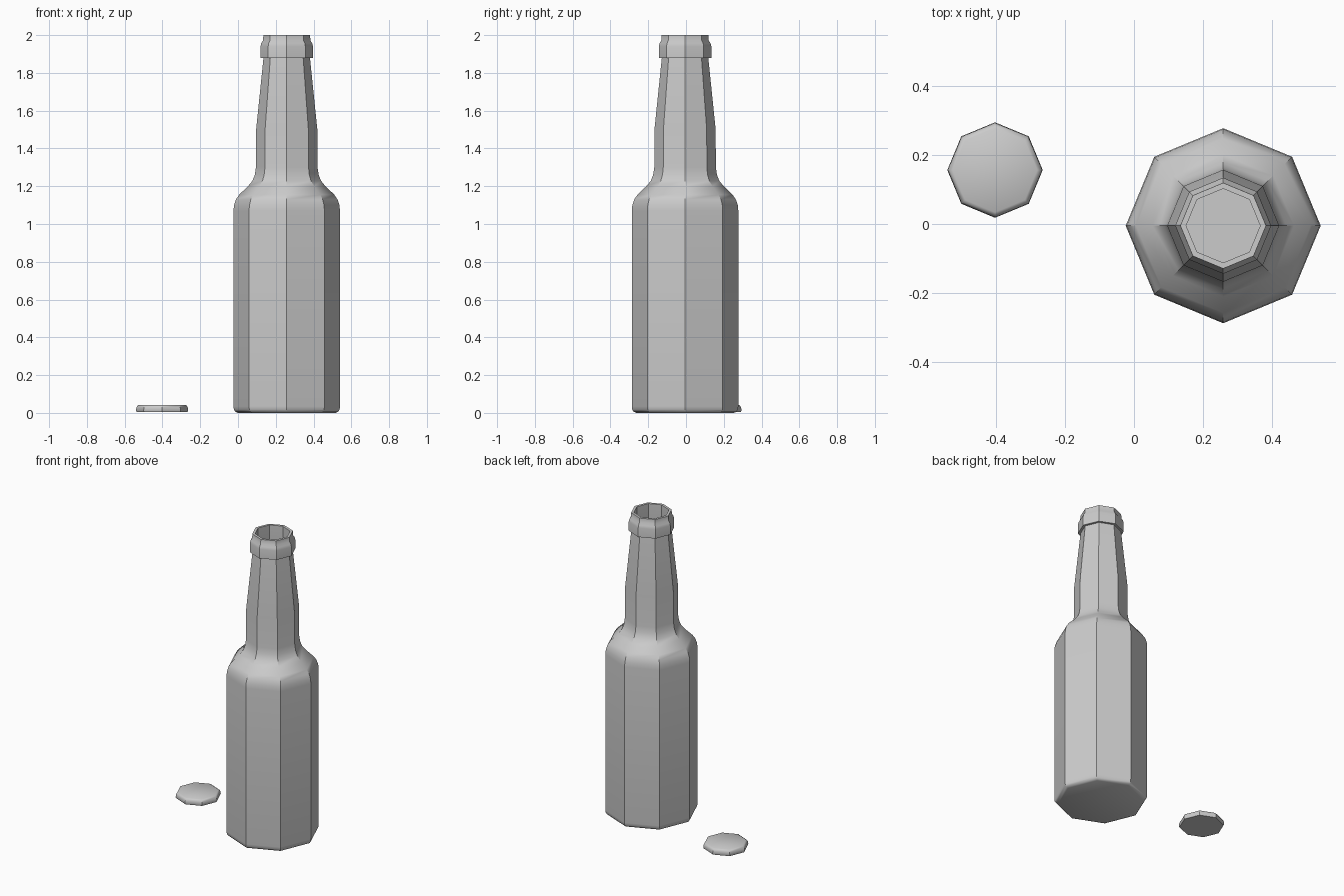
import bpy, bmesh, math

cube = bpy.data.objects.get("Cube")
if cube:
    bpy.data.objects.remove(cube)

SIDES = 8

grey = bpy.data.materials.new("plain_grey")
grey.use_nodes = True
colour = (0.6, 0.6, 0.6, 1)
grey.diffuse_color = colour
grey.node_tree.nodes["Principled BSDF"].inputs["Base Color"].default_value = colour


def lathe(name, profile, location):
    """Spin a (radius, height) profile into an eight-sided solid, capped at both ends."""
    bm = bmesh.new()
    rings = []
    for r, z in profile:
        rings.append([bm.verts.new((r * math.cos(a), r * math.sin(a), z))
                      for a in (math.tau * i / SIDES for i in range(SIDES))])
    for low, high in zip(rings, rings[1:]):
        for i in range(SIDES):
            j = (i + 1) % SIDES
            bm.faces.new((low[i], low[j], high[j], high[i]))
    bm.faces.new(rings[0][::-1])
    bm.faces.new(rings[-1])
    mesh = bpy.data.meshes.new(name)
    bm.to_mesh(mesh)
    bm.free()
    mesh.materials.append(grey)
    obj = bpy.data.objects.new(name, mesh)
    obj.location = location
    bpy.context.collection.objects.link(obj)
    bpy.ops.object.select_all(action="DESELECT")
    obj.select_set(True)
    bpy.context.view_layer.objects.active = obj
    bpy.ops.object.shade_smooth_by_angle(angle=math.radians(35))
    return obj


# Bottle: rounded foot, straight body, curved shoulder, tapered neck, lip ring
outside = [(0.258, 0), (0.272, 0.006), (0.28, 0.018), (0.282, 0.035),
           (0.282, 1.07), (0.279, 1.1), (0.269, 1.13), (0.252, 1.155),
           (0.205, 1.2), (0.182, 1.228), (0.169, 1.26), (0.163, 1.3),
           (0.162, 1.5), (0.123, 1.88), (0.139, 1.88), (0.139, 1.94),
           (0.135, 1.957), (0.125, 1.972), (0.124, 2.0)]
# Hollow inside, from the mouth down to the floor
inside = [(0.107, 2.0), (0.107, 1.88), (0.144, 1.5), (0.144, 1.29),
          (0.187, 1.19), (0.262, 1.08), (0.262, 0.03)]
lathe("bottle", outside + inside, (0.258, -0.005, 0))

# Loose cap lying beside the bottle
cap_profile = [(0.134, 0.004), (0.138, 0.012), (0.136, 0.028),
               (0.131, 0.038), (0.122, 0.043)]
lathe("bottle_cap", cap_profile, (-0.402, 0.156, 0))
